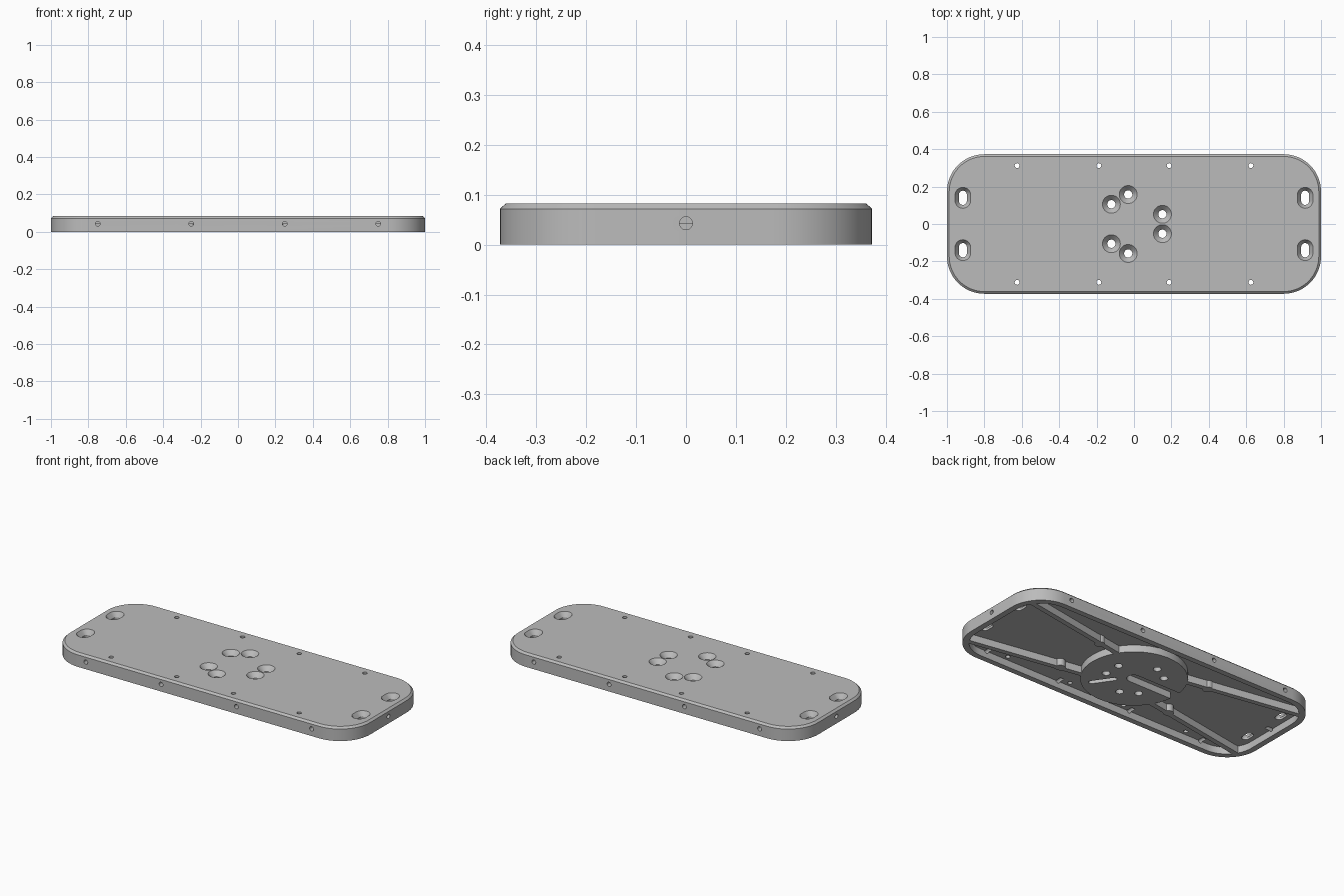
import bpy, bmesh, math
from mathutils import Matrix, Vector

cube = bpy.data.objects.get("Cube")
if cube:
    bpy.data.objects.remove(cube, do_unlink=True)

HEIGHT = 0.083
CEILING = 0.042      # underside of the top skin
LOW, HIGH = -0.1, 0.2  # overshoot for cutters


def outline(hx, hy, r, seg=8):
    """Rounded rectangle; also makes circles and slots."""
    pts = []
    for i, (sx, sy) in enumerate([(1, 1), (-1, 1), (-1, -1), (1, -1)]):
        for k in range(seg + 1):
            a = math.pi / 2 * (i + k / seg)
            pts.append((sx * (hx - r) + r * math.cos(a), sy * (hy - r) + r * math.sin(a)))
    return pts


def loft(name, levels, matrix=Matrix()):
    """Closed solid through stacked outlines, given as (outline, z)."""
    bm = bmesh.new()
    rings = [[bm.verts.new((x, y, z)) for x, y in pts] for pts, z in levels]
    n = len(rings[0])
    for a, b in zip(rings, rings[1:]):
        for i in range(n):
            j = (i + 1) % n
            bm.faces.new((a[i], a[j], b[j], b[i]))
    bm.faces.new(rings[0][::-1])
    bm.faces.new(rings[-1])
    bmesh.ops.remove_doubles(bm, verts=bm.verts, dist=1e-5)
    bmesh.ops.transform(bm, matrix=matrix, verts=bm.verts)
    bmesh.ops.recalc_face_normals(bm, faces=bm.faces)
    mesh = bpy.data.meshes.new(name)
    bm.to_mesh(mesh)
    bm.free()
    obj = bpy.data.objects.new(name, mesh)
    bpy.context.collection.objects.link(obj)
    return obj


def cut(target, cutter):
    """Subtract the cutter, then throw it away."""
    mod = target.modifiers.new("cut", 'BOOLEAN')
    mod.operation = 'DIFFERENCE'
    mod.solver = 'EXACT'
    mod.object = cutter
    bpy.context.view_layer.update()
    graph = bpy.context.evaluated_depsgraph_get()
    mesh = bpy.data.meshes.new_from_object(target.evaluated_get(graph))
    target.modifiers.clear()
    target.data = mesh
    bpy.data.objects.remove(cutter, do_unlink=True)


def bar(name, start, end, width, low, high, rounded=False):
    """Upright wall or slot between two points."""
    start, end = Vector(start), Vector(end)
    d = end - start
    mid = (start + end) / 2
    place = Matrix.Translation((mid.x, mid.y, 0)) @ Matrix.Rotation(math.atan2(d.y, d.x), 4, 'Z')
    r = width / 2
    shape = outline(d.length / 2, r, r if rounded else r / 4)
    return loft(name, [(shape, low), (shape, high)], place)


def at(x, y):
    return Matrix.Translation((x, y, 0))


SIGNS = [(sx, sy) for sx in (-1, 1) for sy in (-1, 1)]

# Chamfered plate
base = outline(1, 0.373, 0.2, 16)
plate = loft("mounting_plate", [(base, 0), (base, 0.072),
                                (outline(0.988, 0.361, 0.188, 16), HEIGHT)])

# Underside pocket, leaving a round hub and four diagonal ribs
shape = outline(0.965, 0.34, 0.17, 16)
pocket = loft("pocket_cutter", [(shape, LOW), (shape, CEILING)])
shape = outline(0.29, 0.29, 0.29, 12)
cut(pocket, loft("hub", [(shape, LOW * 2), (shape, HIGH)]))
for sx, sy in SIGNS:
    cut(pocket, bar("rib", (sx * 0.2, sy * 0.14), (sx * 0.98, sy * 0.275), 0.03, LOW * 2, HIGH))
    shape = outline(0.028, 0.028, 0.028)
    cut(pocket, loft("rib_boss", [(shape, LOW * 2), (shape, HIGH)], at(sx * 0.38, sy * 0.165)))
cut(plate, pocket)

# Cable grooves in the hub
cut(plate, bar("groove", (0.04, 0), (-0.34, 0), 0.075, LOW, 0.04, True))
cut(plate, bar("groove", (0.07, -0.06), (0.16, -0.19), 0.03, LOW, 0.04, True))

# Countersunk hub holes in three pairs
wide, narrow = outline(0.048, 0.048, 0.048), outline(0.022, 0.022, 0.022)
for k in range(3):
    for side in (-1, 1):
        p = Matrix.Rotation(k * math.tau / 3, 3, 'Z') @ Vector((0.152, side * 0.052, 0))
        cut(plate, loft("hub_hole", [(narrow, LOW), (narrow, 0.055), (wide, HEIGHT), (wide, HIGH)],
                        at(p.x, p.y)))

# Countersunk end slots and small screw holes
wide, narrow = outline(0.042, 0.056, 0.042), outline(0.021, 0.038, 0.021)
screw = outline(0.013, 0.013, 0.013, 5)
for sx, sy in SIGNS:
    cut(plate, loft("end_slot", [(narrow, LOW), (narrow, 0.055), (wide, HEIGHT), (wide, HIGH)],
                    at(sx * 0.915, sy * 0.14)))
    for x in (0.188, 0.625):
        cut(plate, loft("screw_hole", [(screw, LOW), (screw, HIGH)], at(sx * x, sy * 0.312)))

# Horizontal holes around the rim
rim = [(x, s * 0.373, 'X') for x in (-0.75, -0.25, 0.25, 0.75) for s in (-1, 1)]
rim += [(s, 0, 'Y') for s in (-1, 1)]
for x, y, axis in rim:
    turn = Matrix.Rotation(math.pi / 2, 4, axis)
    cut(plate, loft("rim_hole", [(screw, -0.07), (screw, 0.07)],
                    Matrix.Translation((x, y, 0.043)) @ turn))

# Grey finish
grey = bpy.data.materials.new("grey_metal")
grey.use_nodes = True
color = (0.5, 0.5, 0.5, 1)
grey.diffuse_color = color
grey.node_tree.nodes["Principled BSDF"].inputs["Base Color"].default_value = color
plate.data.materials.clear()
plate.data.materials.append(grey)

bpy.ops.object.select_all(action='DESELECT')
plate.select_set(True)
bpy.context.view_layer.objects.active = plate
bpy.ops.object.shade_smooth_by_angle(angle=math.radians(30))
